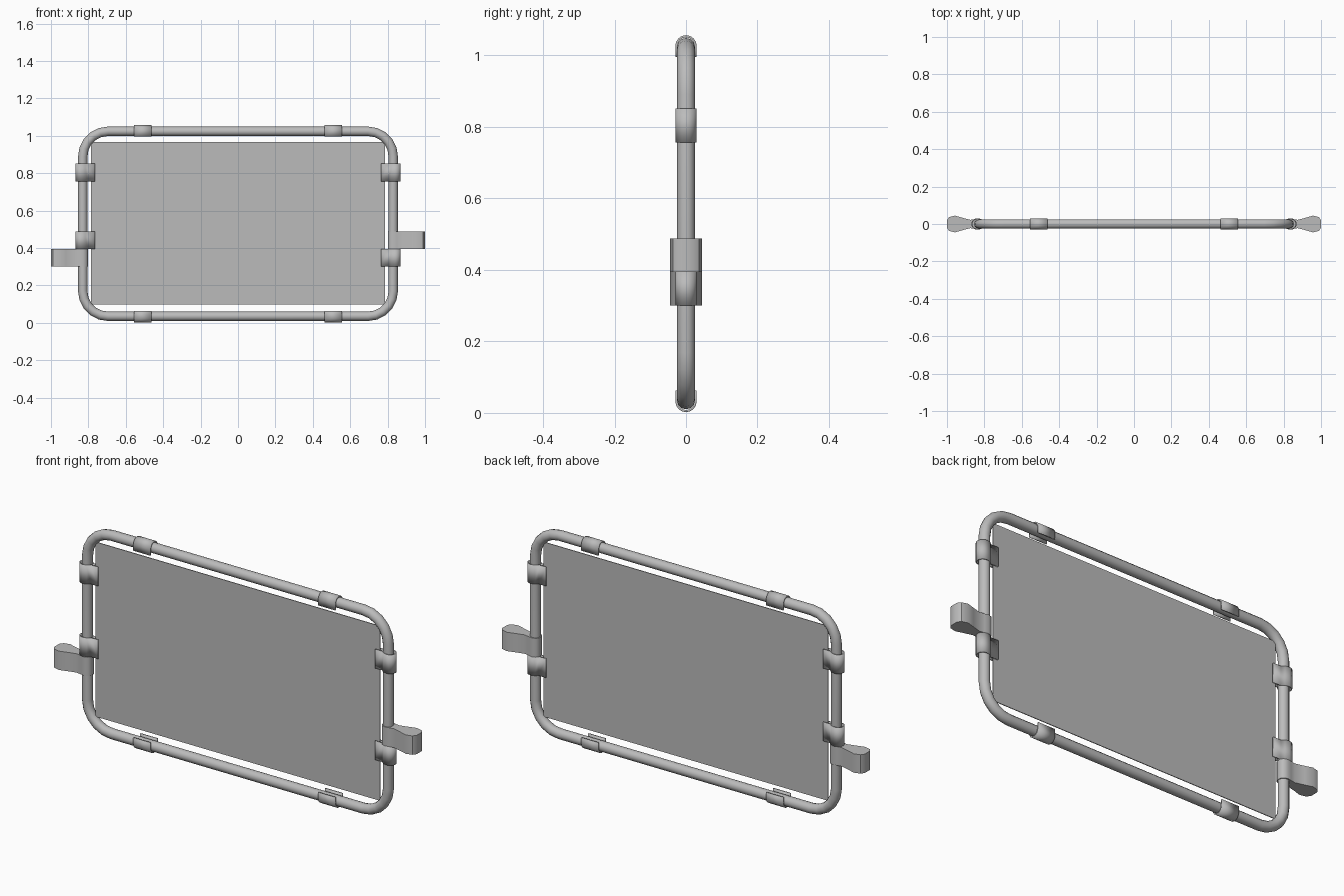
import bpy, bmesh
from math import sin, cos, pi, radians
from mathutils import Vector

cube = bpy.data.objects.get("Cube")
if cube:
    bpy.data.objects.remove(cube)

mat = bpy.data.materials.new("plain_grey")
mat.use_nodes = True
GREY = (0.5, 0.5, 0.5, 1)
mat.diffuse_color = GREY
mat.node_tree.nodes["Principled BSDF"].inputs["Base Color"].default_value = GREY

PIPE_X, LOW_Z, HIGH_Z, PIPE_R = 0.83, 0.035, 1.024, 0.025
CLIP_W = 0.094


def activate(obj):
    bpy.ops.object.select_all(action='DESELECT')
    obj.select_set(True)
    bpy.context.view_layer.objects.active = obj


def extrude(name, points, depth, closed=True, thickness=0):
    """Extrude a list of 3D points along a vector, as a solid or a thin strip."""
    bm = bmesh.new()
    near = [bm.verts.new(p) for p in points]
    far = [bm.verts.new(Vector(p) + Vector(depth)) for p in points]
    n = len(points)
    for i in range(n if closed else n - 1):
        j = (i + 1) % n
        bm.faces.new((near[i], near[j], far[j], far[i]))
    if closed:
        bm.faces.new(near[::-1])
        bm.faces.new(far)
    bmesh.ops.recalc_face_normals(bm, faces=bm.faces)
    mesh = bpy.data.meshes.new(name)
    bm.to_mesh(mesh)
    bm.free()
    obj = bpy.data.objects.new(name, mesh)
    bpy.context.collection.objects.link(obj)
    mesh.materials.append(mat)
    if thickness:
        solid = obj.modifiers.new("thickness", 'SOLIDIFY')
        solid.thickness = thickness
        solid.offset = 0
    activate(obj)
    bpy.ops.object.shade_smooth_by_angle(angle=radians(40))
    return obj


# Rounded rectangular pipe frame
R = 0.135
path = []
for k, (sx, sz) in enumerate([(1, 1), (-1, 1), (-1, -1), (1, -1)]):
    cx = sx * (PIPE_X - R)
    cz = HIGH_Z - R if sz > 0 else LOW_Z + R
    for i in range(6):
        a = (k + i / 5) * pi / 2
        path.append((cx + R * cos(a), 0, cz + R * sin(a)))
curve = bpy.data.curves.new("pipe_frame", 'CURVE')
curve.dimensions = '3D'
curve.bevel_depth = PIPE_R
curve.bevel_resolution = 4
spline = curve.splines.new('POLY')
spline.points.add(len(path) - 1)
for point, co in zip(spline.points, path):
    point.co = (*co, 1)
spline.use_cyclic_u = True
frame = bpy.data.objects.new("pipe_frame", curve)
bpy.context.collection.objects.link(frame)
activate(frame)
bpy.ops.object.convert(target='MESH')
frame = bpy.context.object
frame.data.materials.clear()
frame.data.materials.append(mat)
bpy.ops.object.shade_smooth_by_angle(angle=radians(50))

# Thin panel held inside the frame
extrude("panel", [(-0.785, -0.002, 0.097), (0.785, -0.002, 0.097),
                  (0.785, -0.002, 0.968), (-0.785, -0.002, 0.968)], (0, 0.004, 0))


# Half round, used by every clip: (outward, sideways)
arc = [(0.028 * cos(a), 0.027 * sin(a)) for a in [-pi / 2 + i * pi / 8 for i in range(9)]]

# Open clips on the top and bottom rails
u_shape = [(-0.03, -0.027)] + arc + [(-0.03, 0.027)]
for rail, z, sign in (("top", HIGH_Z + 0.002, 1), ("bottom", LOW_Z - 0.002, -1)):
    for side, x in (("left", 0.51), ("right", -0.51)):
        extrude(f"{rail}_clip_{side}",
                [(x - CLIP_W / 2, y, z + sign * out) for out, y in u_shape],
                (CLIP_W, 0, 0), closed=False, thickness=0.006)

# Side clips that wrap the pipe and grip the panel
grip = [(-0.075, -0.01), (-0.034, -0.01), (-0.02, -0.022)]
grip = grip + arc + [(d, -y) for d, y in reversed(grip)]
# Paddle handles clamped on the side pipes, as half outlines (x, half width)
half = [(0.803, 0.012), (0.812, 0.024), (0.83, 0.03), (0.85, 0.026), (0.875, 0.022),
        (0.92, 0.034), (0.957, 0.045), (0.988, 0.037), (1.0, 0.02)]
paddle = half + [(x, -y) for x, y in reversed(half)]

for side, sign, clip_z, handle_z in (("left", 1, 0.3, 0.394), ("right", -1, 0.394, 0.3)):
    for level, z in (("upper", 0.757), ("lower", clip_z)):
        extrude(f"{level}_clip_{side}",
                [(sign * (PIPE_X + 0.009 + d), y, z) for d, y in grip],
                (0, 0, CLIP_W), closed=False, thickness=0.006)
    extrude(f"handle_{side}", [(sign * x, y, handle_z) for x, y in paddle], (0, 0, CLIP_W))
